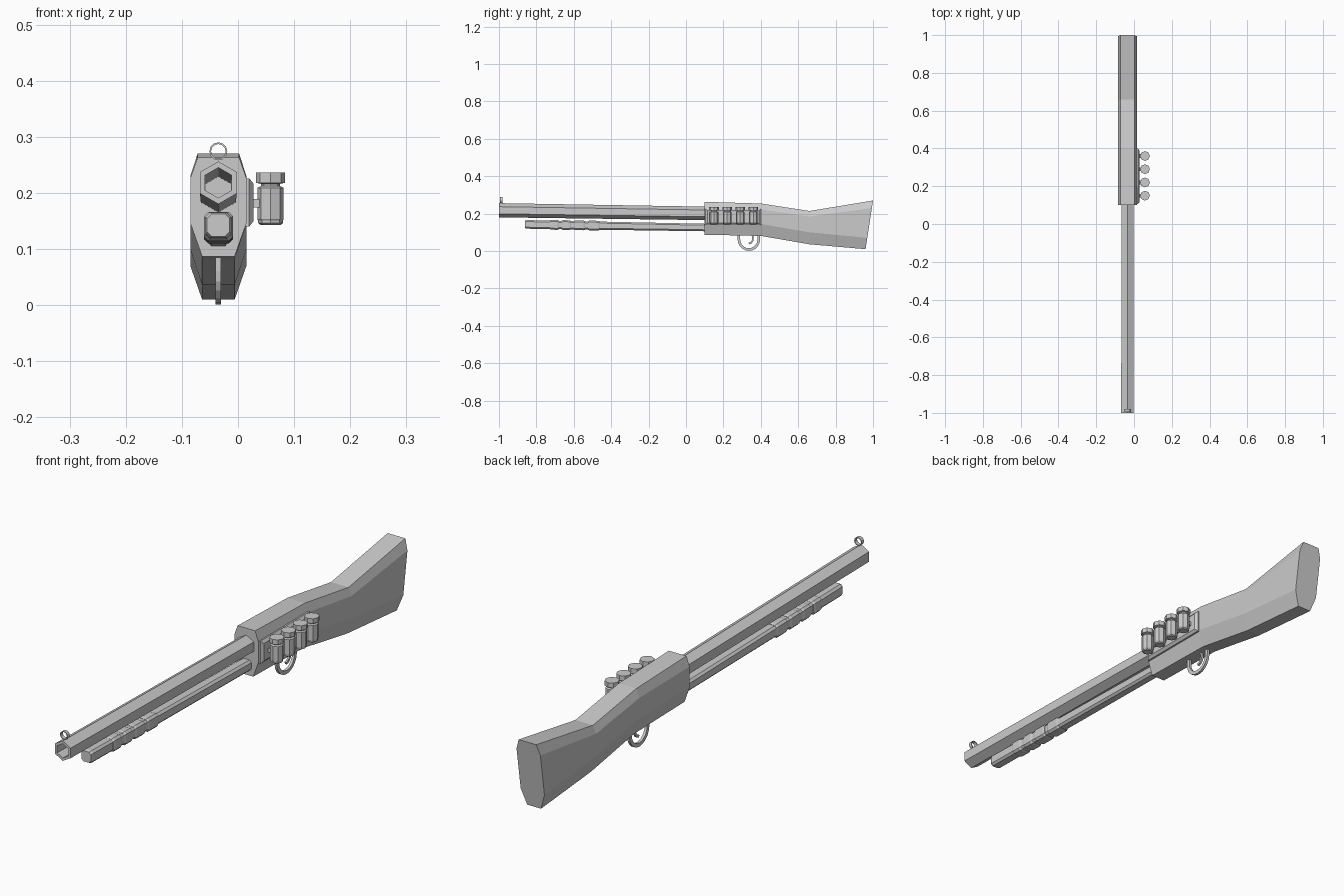
import bpy, bmesh
from math import sin, cos, pi

if "Cube" in bpy.data.objects:
    bpy.data.objects.remove(bpy.data.objects["Cube"])

CX = -0.035  # gun centre line in x


def loft(name, rings, closed=False):
    """Skin a list of equal-length point rings, capped unless closed on itself."""
    bm = bmesh.new()
    vs = [[bm.verts.new(p) for p in r] for r in rings]
    n = len(vs[0])
    pairs = list(zip(vs, vs[1:] + vs[:1])) if closed else list(zip(vs, vs[1:]))
    for a, b in pairs:
        for i in range(n):
            bm.faces.new((a[i], a[(i + 1) % n], b[(i + 1) % n], b[i]))
    if not closed:
        bm.faces.new(vs[0])
        bm.faces.new(vs[-1])
    bmesh.ops.recalc_face_normals(bm, faces=bm.faces)
    me = bpy.data.meshes.new(name)
    bm.to_mesh(me)
    bm.free()
    ob = bpy.data.objects.new(name, me)
    bpy.context.collection.objects.link(ob)
    return ob


def hexagon(y, z, r):
    return [(CX + r * sin(i * pi / 3), y, z + r * cos(i * pi / 3)) for i in range(6)]


def chamfered(y, z, w, h, c):
    """Rectangle with cut corners in the xz plane."""
    pts = [(w, h - c), (w - c, h), (c - w, h), (-w, h - c),
           (-w, c - h), (c - w, -h), (w - c, -h), (w, c - h)]
    return [(CX + x, y, z + dz) for x, dz in pts]


def stock_section(yt, yb, top, up, low, bot):
    """Eight-sided stock section, leaning from yt at the top to yb at the bottom."""
    half = [(0.037, top), (0.05, up), (0.05, low), (0.029, bot)]
    pts = half + [(-x, z) for x, z in reversed(half)]
    return [(CX + x, yb + (yt - yb) * (z - bot) / (top - bot), z) for x, z in pts]


# Receiver and stock
loft("receiver_stock", [
    stock_section(0.10, 0.10, 0.263, 0.226, 0.146, 0.087),
    stock_section(0.40, 0.40, 0.254, 0.222, 0.145, 0.081),
    stock_section(0.66, 0.66, 0.214, 0.185, 0.100, 0.036),
    stock_section(1.00, 0.96, 0.270, 0.230, 0.070, 0.010)])

# Hollow barrel, sloping down towards the receiver
loft("barrel", [hexagon(0.12, 0.201, 0.036), hexagon(-1, 0.218, 0.038),
                hexagon(-1, 0.218, 0.027), hexagon(0.0, 0.203, 0.026)])


# Magazine tube and pump grip ridges
def tube_z(y):
    return 0.1425 - (y + 0.86) * 0.0175


loft("magazine_tube", [chamfered(-0.86, tube_z(-0.86), 0.020, 0.020, 0.008),
                       chamfered(-0.85, tube_z(-0.85), 0.023, 0.023, 0.008),
                       chamfered(0.12, tube_z(0.12), 0.021, 0.020, 0.008)])
for k, (a, b) in enumerate([(-0.73, -0.68), (-0.665, -0.615), (-0.60, -0.54), (-0.525, -0.46)]):
    loft(f"pump_ridge_{k + 1}", [
        chamfered(y, tube_z(y), 0.023 + g, 0.023 + g, 0.008)
        for y, g in [(a, 0.0), (a + 0.008, 0.003), (b - 0.008, 0.003), (b, 0.0)]])

# Ring sight on the muzzle
sight = []
for i in range(12):
    t = 2 * pi * i / 12
    sight.append([(CX + r * cos(t), y, 0.274 + r * sin(t))
                  for r, y in [(0.016, -0.994), (0.016, -0.980), (0.013, -0.980), (0.013, -0.994)]])
loft("ring_sight", sight, closed=True)


# Flat bars swept along a yz path
def strip(name, path, thick, width):
    rings = []
    for i, (y, z) in enumerate(path):
        a, b = path[max(i - 1, 0)], path[min(i + 1, len(path) - 1)]
        dy, dz = b[0] - a[0], b[1] - a[1]
        m = (dy * dy + dz * dz) ** 0.5
        ny, nz = -dz / m * thick / 2, dy / m * thick / 2
        rings.append([(CX + s * width / 2, y + e * ny, z + e * nz)
                      for s, e in [(-1, -1), (1, -1), (1, 1), (-1, 1)]])
    return loft(name, rings)


# Trigger guard and trigger
guard = [(0.283, 0.095)] + [(0.336 - 0.053 * cos(t), 0.061 - 0.053 * sin(t))
                            for t in [pi * i / 10 for i in range(11)]] + [(0.389, 0.092)]
strip("trigger_guard", guard, 0.014, 0.010)
strip("trigger", [(0.352, 0.095), (0.358, 0.075), (0.357, 0.057), (0.349, 0.045), (0.336, 0.040)],
      0.009, 0.008)

# Shell holder plate on the right side
plate = [(0.008, 0.0), (0.020, 0.0), (0.028, 0.010)]
loft("shell_plate", [[(x, ya + i, z) for ya, z in
                      [(0.105, 0.14 + i), (0.40 - 2 * i, 0.14 + i),
                       (0.40 - 2 * i, 0.226 - i), (0.105, 0.226 - i)]] for x, i in plate])

# Shells with clips
PROFILE = [(0.018, 0.143), (0.022, 0.146), (0.022, 0.151), (0.0235, 0.153), (0.0235, 0.209),
           (0.017, 0.212), (0.017, 0.216), (0.026, 0.218), (0.026, 0.236)]
for k in range(4):
    y = 0.15 + 0.07 * k
    loft(f"shell_{k + 1}", [[(0.058 + r * cos(i * pi / 4), y + r * sin(i * pi / 4), z)
                             for i in range(8)] for r, z in PROFILE])
    loft(f"shell_clip_{k + 1}", [[(x, y + dy, z) for dy, z in
                                  [(-0.010, 0.174), (0.010, 0.174), (0.010, 0.189), (-0.010, 0.189)]]
                                 for x in (0.024, 0.042)])
